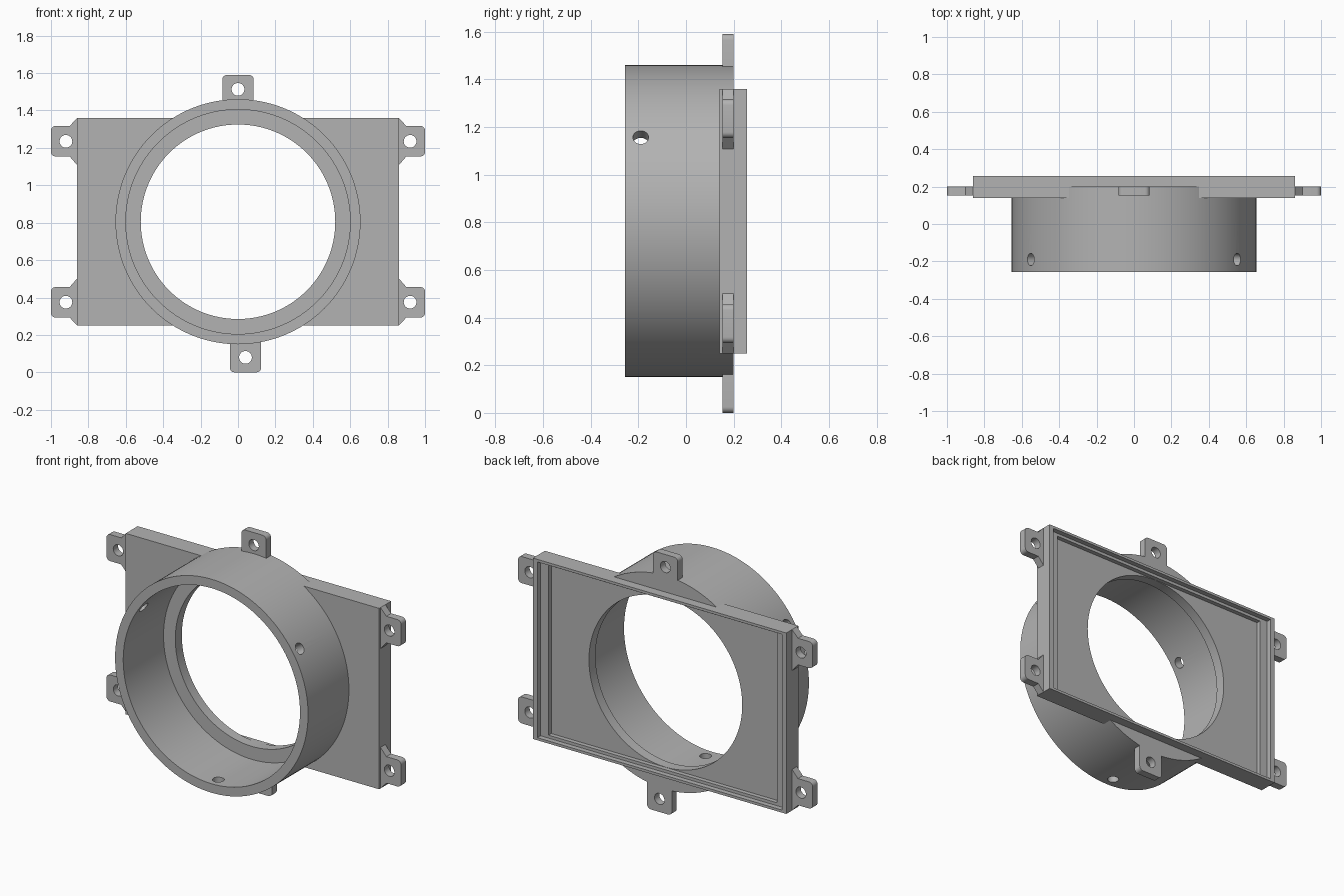
import bpy, bmesh, math
from mathutils import Matrix, Vector

cube = bpy.data.objects.get("Cube")
if cube:
    bpy.data.objects.remove(cube, do_unlink=True)

grey = bpy.data.materials.new("light grey plastic")
grey.use_nodes = True
COLOUR = (0.45, 0.45, 0.45, 1)
grey.diffuse_color = COLOUR
grey.node_tree.nodes["Principled BSDF"].inputs["Base Color"].default_value = COLOUR

CZ = 0.805                      # height of the ring axis
RING_R, BORE_R, LIP_R = 0.655, 0.60, 0.52
FRONT, BACK = -0.256, 0.256
FLOOR = 0.198                   # floor of the rear recess
PLATE_X, PLATE_Z, PLATE_FRONT = 0.86, 0.555, 0.14
SCREW_R = 0.034


def make(name, bm):
    bmesh.ops.recalc_face_normals(bm, faces=bm.faces)
    mesh = bpy.data.meshes.new(name)
    bm.to_mesh(mesh)
    bm.free()
    obj = bpy.data.objects.new(name, mesh)
    mesh.materials.append(grey)
    bpy.context.collection.objects.link(obj)
    return obj


def prism(name, outline, y0, y1):
    """Extrude an x-z outline from y0 to y1."""
    bm = bmesh.new()
    face = bm.faces.new([bm.verts.new((x, y0, z)) for x, z in outline])
    ext = bmesh.ops.extrude_face_region(bm, geom=[face])["geom"]
    moved = [v for v in ext if isinstance(v, bmesh.types.BMVert)]
    bmesh.ops.translate(bm, verts=moved, vec=(0, y1 - y0, 0))
    return make(name, bm)


def box(name, hx, hz, y0, y1):
    return prism(name, [(-hx, CZ - hz), (hx, CZ - hz), (hx, CZ + hz), (-hx, CZ + hz)], y0, y1)


def rod(name, centre, direction, radius, length, sides=32):
    bm = bmesh.new()
    turn = Vector(direction).to_track_quat("Z", "Y").to_matrix().to_4x4()
    bmesh.ops.create_cone(bm, cap_ends=True, segments=sides, radius1=radius, radius2=radius,
                          depth=length, matrix=Matrix.Translation(centre) @ turn)
    return make(name, bm)


def disc(name, radius, y0, y1):
    return rod(name, (0, (y0 + y1) / 2, CZ), (0, 1, 0), radius, y1 - y0, 128)


def combine(target, tool, operation):
    """Apply a boolean and drop the tool."""
    mod = target.modifiers.new("combine", "BOOLEAN")
    mod.operation, mod.solver, mod.object = operation, "EXACT", tool
    graph = bpy.context.evaluated_depsgraph_get()
    mesh = bpy.data.meshes.new_from_object(target.evaluated_get(graph))
    target.modifiers.clear()
    target.data = mesh
    bpy.data.objects.remove(tool, do_unlink=True)


def smooth(obj):
    bpy.ops.object.select_all(action="DESELECT")
    obj.select_set(True)
    bpy.context.view_layer.objects.active = obj
    bpy.ops.object.shade_smooth_by_angle(angle=math.radians(25))


def rounded(corner, a, b, r=0.025, steps=6):
    """Quarter round at a corner; a and b point back along the two edges."""
    c, a, b = Vector(corner), Vector(a), Vector(b)
    mid = c + (a + b) * r
    return [tuple(mid - b * r * math.cos(t) - a * r * math.sin(t))
            for t in (math.pi / 2 * i / steps for i in range(steps + 1))]


def tab(name, outline, hole):
    obj = prism(name, outline, 0.153, 0.2)
    combine(obj, rod("hole", (hole[0], 0.18, hole[1]), (0, 1, 0), SCREW_R, 0.2), "DIFFERENCE")
    smooth(obj)


# Ring and rectangular plate in one body
housing = disc("ring_and_plate", RING_R, FRONT, 0.2)
combine(housing, box("plate", PLATE_X, PLATE_Z, PLATE_FRONT, BACK), "UNION")

# Stepped recess in the back, then the stepped bore
for cutter in (box("outer_recess", PLATE_X - 0.03, PLATE_Z - 0.016, 0.225, 0.4),
               box("inner_recess", PLATE_X - 0.085, PLATE_Z - 0.034, FLOOR, 0.4),
               disc("bore", BORE_R, -0.4, 0.135),
               disc("lip_bore", LIP_R, -0.4, 0.4)):
    combine(housing, cutter, "DIFFERENCE")

# Three radial set screw holes near the front edge
for degrees in (32.5, 147.5, 270):
    d = Vector((math.cos(math.radians(degrees)), 0, math.sin(math.radians(degrees))))
    combine(housing, rod("set_screw", d * 0.63 + Vector((0, -0.19, CZ)), d, 0.033, 0.2), "DIFFERENCE")
smooth(housing)

# Four side tabs with flared roots
for sx, side in ((1, "left"), (-1, "right")):
    for sz, level in ((1, "upper"), (-1, "lower")):
        half = ([(0.858, 0.555), (0.86, 0.555), (0.90, 0.512)]
                + rounded((1, 0.512), (-1, 0), (0, -1))
                + rounded((1, 0.349), (0, 1), (-1, 0))
                + [(0.90, 0.349), (0.86, 0.303), (0.858, 0.303)])
        tab(f"{level}_{side}_tab", [(sx * x, CZ + sz * z) for x, z in half], (sx * 0.92, CZ + sz * 0.43))

# Top tab, and bottom tab set slightly to one side
for name, cx, sz, tip, root, hole in (("top_tab", 0, 1, 1.59, 1.452, 1.513),
                                      ("bottom_tab", 0.04, -1, 0, 0.162, 0.08)):
    outline = ([(cx - 0.084, root)]
               + rounded((cx - 0.084, tip), (0, -sz), (1, 0))
               + rounded((cx + 0.084, tip), (-1, 0), (0, -sz))
               + [(cx + 0.084, root)])
    tab(name, outline, (cx, hole))
